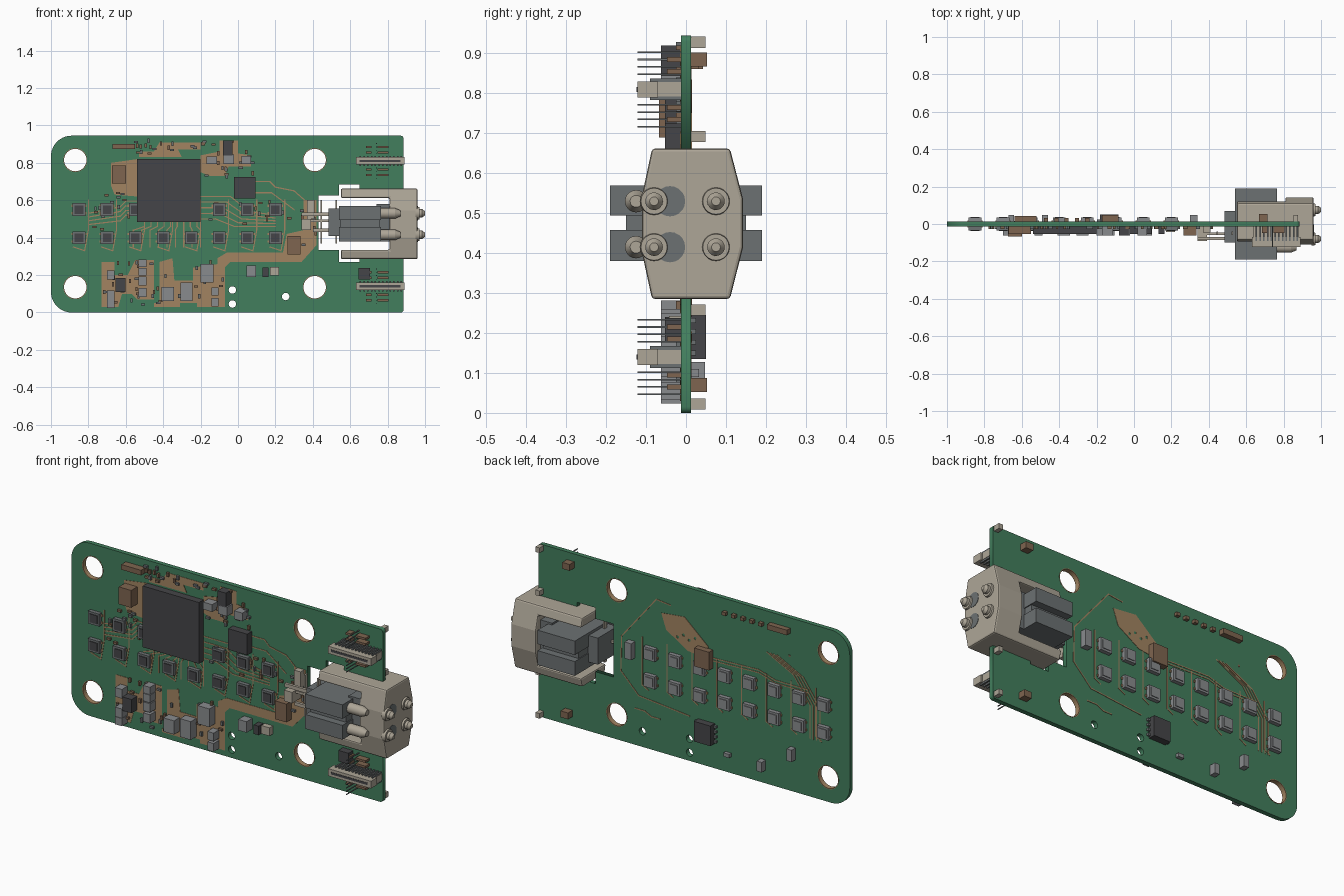
import bpy, bmesh, random
from math import pi, sin, cos, atan2
from mathutils import Matrix, Vector

if "Cube" in bpy.data.objects:
    bpy.data.objects.remove(bpy.data.objects["Cube"])

random.seed(4)
F, B = -0.0125, 0.0125          # front and back board faces


def mat(name, r, g, b):
    m = bpy.data.materials.new(name)
    m.diffuse_color = (r, g, b, 1)
    m.use_nodes = True
    m.node_tree.nodes["Principled BSDF"].inputs["Base Color"].default_value = m.diffuse_color
    return m


GREEN = mat("green", .055, .21, .11)
COPPER = mat("copper", .36, .23, .12)
BROWN = mat("brown", .21, .13, .08)
BEIGE = mat("beige", .42, .38, .31)
DARK = mat("dark", .06, .06, .065)
GREY = mat("grey", .15, .165, .17)
PALE = mat("pale", .25, .26, .27)


def finish(name, bm, m):
    me = bpy.data.meshes.new(name)
    bm.to_mesh(me)
    bm.free()
    me.materials.append(m)
    ob = bpy.data.objects.new(name, me)
    bpy.context.collection.objects.link(ob)
    return ob


def boxes(name, items, m):
    """items: (x0, x1, y0, y1, z0, z1)"""
    bm = bmesh.new()
    for x0, x1, y0, y1, z0, z1 in items:
        c = Vector((x0 + x1, y0 + y1, z0 + z1)) / 2
        bmesh.ops.create_cube(bm, size=1, matrix=Matrix.Translation(c) @ Matrix.Diagonal((x1 - x0, y1 - y0, z1 - z0, 1)))
    return finish(name, bm, m)


def mount(cx, cz, w, h, d, back=False):
    """box standing d off the front or back board face"""
    y = (B - .002, B + d) if back else (F - d, F + .002)
    return (cx - w / 2, cx + w / 2, *y, cz - h / 2, cz + h / 2)


def plate(name, loops, y0, y1, m):
    """filled outline in x-z with holes, thickened from y0 to y1"""
    cu = bpy.data.curves.new(name, 'CURVE')
    cu.dimensions, cu.fill_mode, cu.extrude = '2D', 'BOTH', (y1 - y0) / 2
    for pts in loops:
        s = cu.splines.new('POLY')
        s.points.add(len(pts) - 1)
        for p, (x, z) in zip(s.points, pts):
            p.co = (x, z, 0, 1)
        s.use_cyclic_u = True
    tmp = bpy.data.objects.new(name, cu)
    bpy.context.collection.objects.link(tmp)
    me = bpy.data.meshes.new_from_object(tmp.evaluated_get(bpy.context.evaluated_depsgraph_get()))
    bpy.data.objects.remove(tmp)
    me.transform(Matrix.Translation((0, (y0 + y1) / 2, 0)) @ Matrix.Rotation(pi / 2, 4, 'X'))
    me.materials.clear()
    me.materials.append(m)
    ob = bpy.data.objects.new(name, me)
    bpy.context.collection.objects.link(ob)
    return ob


def arc(cx, cz, r, a0=0., a1=360., n=32):
    k = n if a1 - a0 == 360 else n - 1
    return [(cx + r * cos((a0 + (a1 - a0) * i / k) * pi / 180), cz + r * sin((a0 + (a1 - a0) * i / k) * pi / 180)) for i in range(n)]


def traces(name, paths, w, back=False):
    bm = bmesh.new()
    for path in paths:
        for (x0, z0), (x1, z1) in zip(path, path[1:]):
            L = Vector((x1 - x0, z1 - z0)).length + w
            bmesh.ops.create_cube(bm, size=1, matrix=Matrix.Translation(((x0 + x1) / 2, B if back else F, (z0 + z1) / 2))
                                  @ Matrix.Rotation(-atan2(z1 - z0, x1 - x0), 4, 'Y') @ Matrix.Diagonal((L, .004, w, 1)))
    return finish(name, bm, COPPER)


def rods(name, items, m, n=20):
    """rods along x: (x0, x1, y, z, r0, r1)"""
    bm = bmesh.new()
    for x0, x1, y, z, r0, r1 in items:
        bmesh.ops.create_cone(bm, cap_ends=True, segments=n, radius1=r0, radius2=r1, depth=x1 - x0,
                              matrix=Matrix.Translation(((x0 + x1) / 2, y, z)) @ Matrix.Rotation(pi / 2, 4, 'Y'))
    ob = finish(name, bm, m)
    bpy.context.view_layer.objects.active = ob
    ob.select_set(True)
    bpy.ops.object.shade_smooth_by_angle()
    ob.select_set(False)
    return ob


# Circuit board with connector slot and drilled holes
slot = [(.885, .3), (.65, .3), (.65, .27), (.54, .27), (.54, .335), (.43, .335),
        (.43, .625), (.54, .625), (.54, .685), (.65, .685), (.65, .65), (.885, .65)]
outline = arc(.87, .93, .015, 0, 90, 5) + arc(-.89, .835, .11, 90, 180, 12) + arc(-.89, .11, .11, 180, 270, 12) + arc(.87, .015, .015, 270, 360.01, 5) + slot
mounts = [(x, z) for x in (-.87, .41) for z in (.135, .815)]
vias = [(-.03, .12), (-.03, .045), (.255, .085)]
plate("circuit_board", [outline] + [arc(x, z, .063) for x, z in mounts] + [arc(x, z, .02, n=16) for x, z in vias], F, B, GREEN)
for x, z in mounts:
    plate("mount_hole_lining", [arc(x, z, .064), arc(x, z, .06)], F - .001, B + .001, COPPER)

# Large processor and smaller integrated circuits
boxes("main_processor", [mount(-.37, .652, .34, .335, .04)], DARK)
boxes("small_processors", [mount(.035, .667, .115, .115, .04), mount(-.055, .88, .05, .08, .05), mount(-.628, .148, .055, .075, .05),
                           mount(.675, .207, .062, .06, .04), mount(.147, .215, .03, .05, .04)], DARK)

# Sensor grid: two rows on each side, framed package with inner die
cols = [-.85 + .15 * i for i in range(8)]
for back in (False, True):
    cells = [(x, z - (.02 if back else 0)) for x in cols for z in (.4, .55)]
    side = "back" if back else "front"
    boxes(side + "_sensor_packages", [mount(x, z, .068, .068, .022, back) for x, z in cells], PALE if back else GREY)
    boxes(side + "_sensor_dies", [mount(x, z, .046, .046, .026, back) for x, z in cells], PALE if back else DARK)
    boxes(side + "_sensor_pads", [mount(x + s, z + t, .012, .012, .005, back) for x, z in cells for s in (-.035, .035) for t in (-.02, .02)], COPPER)

# Front capacitors, coils and resistors: centre x, z, width, height
caps = [(-.68, .2, .042, .05), (-.68, .093, .042, .05), (-.68, .045, .042, .042), (-.51, .262, .042, .04), (-.51, .218, .042, .042),
        (-.51, .168, .042, .048), (-.51, .108, .042, .048), (-.376, .1, .065, .075), (-.275, .11, .065, .1), (-.165, .21, .07, .1),
        (-.123, .112, .038, .045), (-.123, .055, .038, .045), (.07, .22, .05, .06), (-.14, .815, .055, .04), (-.05, .82, .055, .05), (.045, .815, .05, .045)]
boxes("front_capacitors", [mount(*c, .05) for c in caps], PALE)
boxes("front_beige_part", [mount(.195, .22, .05, .045, .03)], BEIGE)
boxes("front_brown_parts", [mount(-.637, .737, .075, .095, .055), mount(-.61, .888, .12, .028, .04), mount(.3, .36, .07, .1, .048)], BROWN)

# Tiny scattered passives around the busy zones
zones = [(-.72, -.08, .04, .28, 34), (-.2, .08, .72, .92, 22), (-.55, -.2, .85, .92, 16), (-.15, .35, .45, .6, 14), (-.8, -.56, .44, .64, 14), (.3, .42, .36, .56, 8)]
tiny = [mount(random.uniform(a, b), random.uniform(c, d), *random.choice([(.022, .012), (.012, .022)]), .013) for a, b, c, d, n in zones for _ in range(n)]
boxes("tiny_resistors", tiny[::2], GREY)
boxes("tiny_capacitors", tiny[1::2], BROWN)

# Front copper pours
pours = [
    [(-.73, .03), (-.73, .27), (-.66, .27), (-.66, .2), (-.59, .2), (-.55, .28), (-.45, .28), (-.45, .07), (-.54, .07), (-.57, .1), (-.62, .1), (-.64, .03)],
    [(-.45, .03), (-.45, .05), (-.42, .05), (-.42, .27), (-.35, .29), (-.34, .17), (-.24, .17), (-.24, .24), (-.1, .26), (-.07, .24), (-.07, .03), (-.22, .03), (-.22, .05), (-.31, .05), (-.31, .03)],
    [(-.11, .13), (-.11, .29), (-.06, .32), (.24, .32), (.26, .42), (.35, .44), (.35, .6), (.42, .6), (.42, .36), (.34, .27), (-.04, .27), (-.07, .24), (-.07, .13)],
    [(-.53, .83), (-.53, .86), (-.45, .86), (-.42, .91), (-.2, .91), (-.2, .87), (-.32, .87), (-.3, .83)],
    [(-.2, .75), (-.2, .84), (-.1, .86), (-.1, .92), (.0, .92), (.0, .85), (.07, .84), (.07, .78), (-.05, .78), (-.07, .73), (-.15, .73)],
    [(-.66, .63), (-.68, .68), (-.68, .8), (-.54, .82), (-.54, .62)]]
for p in pours:
    plate("front_copper_pour", [p], F - .002, F + .001, COPPER)
fan = [[(-.2, .5 + .03 * i), (-.12 + .02 * i, .5 + .03 * i), (-.02 + .02 * i, .46 + .02 * i), (.2, .46 + .015 * i)] for i in range(5)]
fan += [[(-.5 + .035 * i, .49), (-.5 + .035 * i, .46), (-.56 + .045 * i, .44), (-.56 + .045 * i, .35)] for i in range(9)]
fan += [[(-.54, .52 + .025 * i), (-.6, .52 + .025 * i), (-.63, .49 + .025 * i), (-.8, .47 + .02 * i)] for i in range(4)]
fan += [[(x - .03, .35), (x + .03, .33), (x + .05, .44), (x + .05, .6)] for x in cols]
fan += [[(.09, .7), (.17, .7), (.2, .67), (.3, .65), (.38, .58)], [(.09, .64), (.18, .64), (.3, .55)]]
traces("front_traces", fan, .006)

# Back copper pour and traces
plate("back_copper_pour", [[(.14, .765), (0, .78), (-.145, .655), (-.133, .586), (-.02, .6), (.11, .68)]]
      + [arc(-.03 + .035 * i, .66 + .02 * (i % 2), .008, n=8) for i in range(-1, 3)], B - .001, B + .002, COPPER)
loop = [[(.084, .82), (.17, .83), (.38, .574), (.385, .383), (.277, .275), (-.03, .245)], [(.3, .2), (.24, .2), (.2, .18), (.15, .18)]]
loop += [[(-.15, .6 - .015 * i), (-.45, .61 - .015 * i), (-.55, .58 - .015 * i), (-.75, .58 - .015 * i)] for i in range(2)]
loop += [[(-.5 - .02 * i, .72), (-.66 - .02 * i, .64), (-.76 - .02 * i, .5), (-.76 - .02 * i, .32)] for i in range(4)]
loop += [[(x + .055, .6), (x + .055, .34), (x + .02, .32)] for x in cols]
traces("back_traces", loop, .006, True)

# Back components
boxes("back_controller", [mount(-.133, .19, .1, .11, .038, True)], DARK)
boxes("back_controller_legs", [mount(-.133 + s, .15 + .027 * i, .02, .012, .012, True) for s in (-.055, .055) for i in range(4)], GREY)
boxes("back_brown_parts", [mount(-.127, .595, .09, .1, .035, True), mount(-.58, .875, .12, .028, .03, True), mount(.69, .885, .045, .035, .04, True),
                           mount(.7, .07, .045, .035, .04, True), mount(-.637, .737, .01, .01, .003, True)]
      + [mount(-.25 - .055 * i, .87, .022, .018, .02, True) for i in range(5)], BROWN)
boxes("back_grey_parts", [mount(.319, .52, .04, .09, .035, True), mount(-.476, .1, .03, .055, .035, True),
                          mount(-.657, .21, .03, .065, .035, True), mount(-.266, .1, .035, .02, .02, True)], PALE)

# Two slim edge connectors with locating tabs and fine pins
for zc in (.81, .14):
    boxes("edge_connector", [(.64, .88, -.075, F, zc - .018, zc + .018), (.63, .89, -.122, -.07, zc - .02, zc + .02)], BEIGE)
    boxes("edge_connector_slot", [(.65, .87, -.124, -.1, zc - .006, zc + .006)], DARK)
    boxes("edge_connector_ribs", [(x, x + .008, -.09, F, zc - .027, zc + .027) for x in [.65 + .02 * i for i in range(12)]], GREY)
    boxes("edge_connector_tabs", [mount(.865, zc + s, .025, .028, .036, True) for s in (-.118, .118)], BEIGE)
    boxes("fine_pins", [(.738, .743, -.122, F, zc + s * o - .002, zc + s * o + .002) for s in (-1, 1) for o in (.038, .057, .075, .093)], GREY)
    boxes("pin_feet", [mount(.74 + t, zc + s * o, .03, .012, .035) for t in (-.04, .02, .05) for s in (-1, 1) for o in (.045, .075)], BROWN)

# Connector housing: tapered octagonal shell cut into a C shape
oct_yz = [(-.085, .662), (.11, .662), (.143, .535), (.143, .415), (.11, .285), (-.085, .285), (-.11, .4), (-.11, .545)]
bm = bmesh.new()
face = bm.faces.new([bm.verts.new((.55, y, z)) for y, z in oct_yz])
ext = bmesh.ops.extrude_face_region(bm, geom=[face])
bmesh.ops.translate(bm, vec=(.41, 0, 0), verts=[v for v in ext["geom"] if isinstance(v, bmesh.types.BMVert)])
bmesh.ops.recalc_face_normals(bm, faces=bm.faces)
shell = finish("connector_housing", bm, BEIGE)
cutter = boxes("housing_cutter", [(.5, .81, -.3, .3, .335, .612)], BEIGE)
cutter.hide_render = True
cutter.hide_set(True)
cut = shell.modifiers.new("cut", 'BOOLEAN')
cut.object, cut.solver = cutter, 'EXACT'
bev = shell.modifiers.new("bevel", 'BEVEL')
bev.width, bev.segments = .008, 2

# Grey latch block with stacked wings front and back
boxes("latch_block", [(.54, .765, -.19, .19, .38, .458), (.54, .765, -.19, .19, .494, .57), (.545, .76, -.15, .15, .45, .5)], GREY)
boxes("latch_inner", [(.74, .815, -.1, .1, .38, .58), (.485, .545, -.1, .07, .41, .555)], GREY)

# Contacts: face rings, tips, recesses and the rear barrels
zs = (.53, .415)
rods("contact_recesses", [(.95, .962, -.04, z, .038, .038) for z in zs], GREY)
rods("contact_rings", [(.95, .97, y, z, .036, .033) for y in (-.08, .075) for z in zs], BEIGE)
rods("contact_tips", [r for y in (-.08, .075) for z in zs for r in ((.965, .985, y, z, .022, .022), (.985, 1., y, z, .022, .011))], BEIGE)
rods("contact_barrels", [r for z in zs for r in ((.72, .84, -.125, z, .028, .028), (.84, .87, -.125, z, .028, .015))], BEIGE)

# Solder leads running from the latch onto the board
boxes("solder_leads", [(.34, .55, -.085, -.07, .515, .535), (.34, .55, -.06, -.045, .485, .498), (.4, .55, -.085, -.07, .43, .448),
                       (.34, .39, -.09, F, .44, .5), (.37, .41, -.045, F, .5, .6), (.44, .45, -.06, -.04, .37, .6), (.52, .53, -.06, -.04, .37, .6)], BEIGE)
